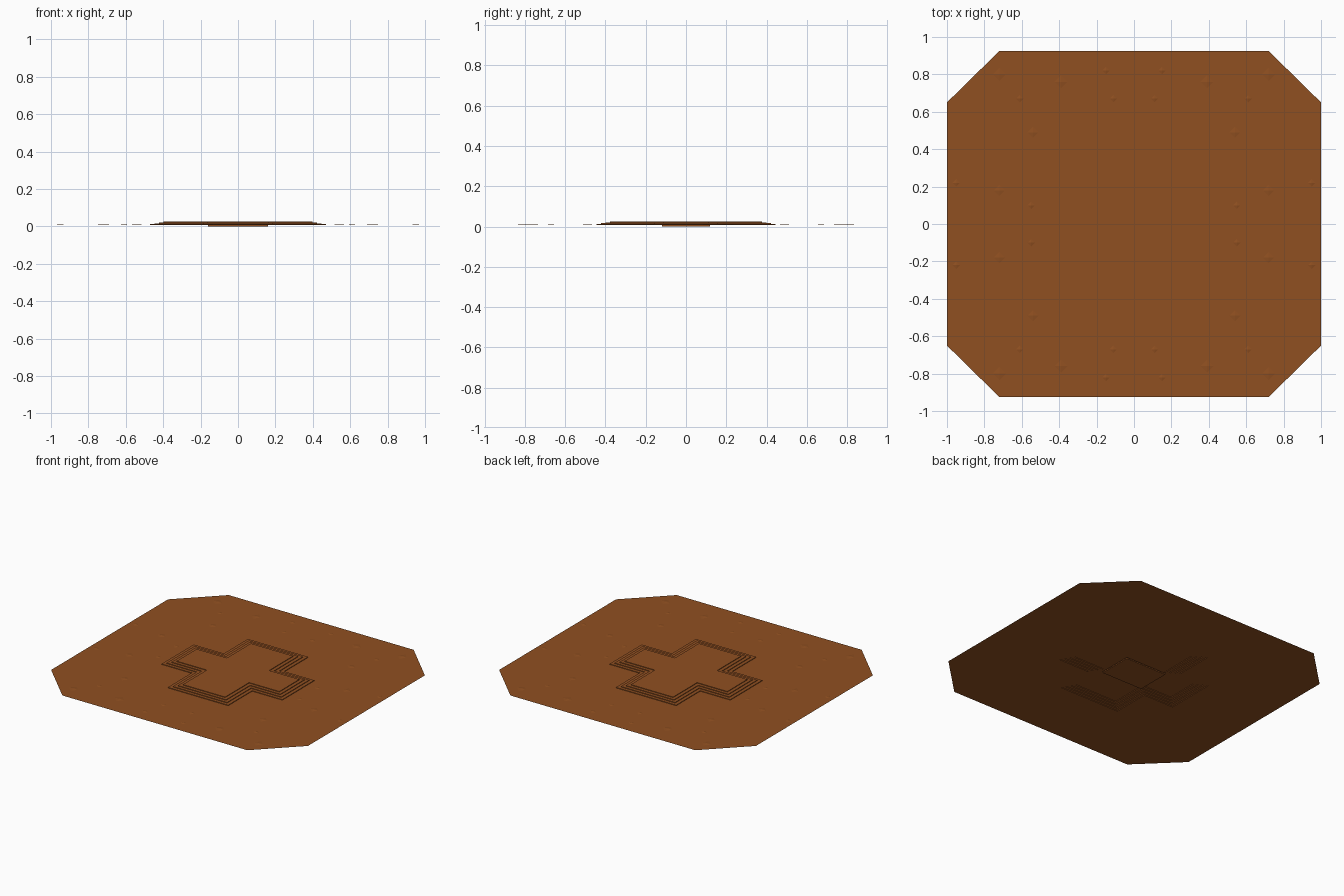
import bpy, bmesh
from mathutils import Vector

if "Cube" in bpy.data.objects:
    bpy.data.objects.remove(bpy.data.objects["Cube"])

HX, HY = 1.0, 0.925          # sheet half size
CX, CY = 0.47, 0.445         # half size of the central relief
BASE, TOP, STEPS = 0.008, 0.025, 4

mat = bpy.data.materials.new("brown_clay")
mat.diffuse_color = (0.28, 0.08, 0.015, 1)
mat.use_nodes = True
mat.node_tree.nodes["Principled BSDF"].inputs["Base Color"].default_value = mat.diffuse_color


def finish(name, bm):
    mesh = bpy.data.meshes.new(name)
    bm.to_mesh(mesh)
    bm.free()
    mesh.materials.append(mat)
    obj = bpy.data.objects.new(name, mesh)
    bpy.context.collection.objects.link(obj)
    return obj


def quad(bm, pts):
    return bm.faces.new([bm.verts.new(p) for p in pts])


def span(a, b, n):
    return [a + (b - a) * i / n for i in range(n + 1)]


# Tiled ground sheet with clipped corners and an opening for the relief
bm = bmesh.new()
xs = span(-HX, -CX, 13) + span(-CX, CX, 23)[1:] + span(CX, HX, 13)[1:]
ys = span(-HY, -CY, 15) + span(-CY, CY, 28)[1:] + span(CY, HY, 15)[1:]
for x0, x1 in zip(xs, xs[1:]):
    for y0, y1 in zip(ys, ys[1:]):
        if abs(x0 + x1) / 2 < CX and abs(y0 + y1) / 2 < CY:
            continue
        quad(bm, [(x0, y0, BASE), (x1, y0, BASE), (x1, y1, BASE), (x0, y1, BASE)])
for sx in (-1, 1):
    for sy in (-1, 1):
        bmesh.ops.bisect_plane(
            bm, geom=bm.verts[:] + bm.edges[:] + bm.faces[:],
            plane_co=Vector((sx * 1.0, sy * 0.65, 0)),
            plane_no=Vector((sx * 0.275, sy * 0.28, 0)), clear_outer=True)
finish("ground_sheet", bm)

# Stepped cross: two crossing arms, terraced on every side
N = 40
DX, DY = 2 * CX / N, 2 * CY / N


def level(i, j):
    if not (0 <= i < N and 0 <= j < N):
        return 0
    a, b = min(i, N - 1 - i), min(j, N - 1 - j)
    arm_x = min(a + 1, b - 11)
    arm_y = min(b + 1, a - 9)
    return max(0, min(STEPS, max(arm_x, arm_y)))


def height(i, j):
    return BASE + (TOP - BASE) * level(i, j) / STEPS


bm = bmesh.new()
for i in range(-1, N):
    for j in range(-1, N):
        x0, y0 = -CX + i * DX, -CY + j * DY
        x1, y1 = x0 + DX, y0 + DY
        h, hx, hy = height(i, j), height(i + 1, j), height(i, j + 1)
        if i >= 0 and j >= 0:
            quad(bm, [(x0, y0, h), (x1, y0, h), (x1, y1, h), (x0, y1, h)])
        if hx != h:
            p = [(x1, y0, h), (x1, y1, h), (x1, y1, hx), (x1, y0, hx)]
            quad(bm, p if h > hx else p[::-1]).normal_flip()
        if hy != h:
            p = [(x0, y1, h), (x1, y1, h), (x1, y1, hy), (x0, y1, hy)]
            quad(bm, p if h > hy else p[::-1])
bmesh.ops.remove_doubles(bm, verts=bm.verts[:], dist=1e-5)
bmesh.ops.recalc_face_normals(bm, faces=bm.faces[:])
if sum(f.normal.z for f in bm.faces) < 0:
    bmesh.ops.reverse_faces(bm, faces=bm.faces[:])
finish("stepped_cross", bm)

# Shallow floor showing beneath the crossing
bm = bmesh.new()
w, d = 0.16, 0.12
quad(bm, [(-w, -d, 0), (-w, d, 0), (w, d, 0), (w, -d, 0)])
for a, b in (((-w, -d), (w, -d)), ((w, -d), (w, d)), ((w, d), (-w, d)), ((-w, d), (-w, -d))):
    quad(bm, [(*a, 0), (*b, 0), (*b, BASE), (*a, BASE)])
bmesh.ops.remove_doubles(bm, verts=bm.verts[:], dist=1e-5)
finish("centre_floor", bm)

# Tiny raised flecks mirrored across the sheet
bm = bmesh.new()
for x, y, r in ((0.72, 0.80, 0.035), (0.39, 0.76, 0.035), (0.15, 0.82, 0.02),
                (0.11, 0.67, 0.02), (0.61, 0.67, 0.02), (0.54, 0.49, 0.03),
                (0.72, 0.18, 0.03), (0.55, 0.10, 0.02), (0.95, 0.22, 0.02)):
    for sx in (-1, 1):
        for sy in (-1, 1):
            cone = bmesh.ops.create_cone(bm, segments=4, radius1=r, radius2=0, depth=0.003)
            bmesh.ops.translate(bm, verts=cone["verts"],
                                vec=(sx * x, sy * y, BASE + 0.0015))
finish("surface_flecks", bm)
